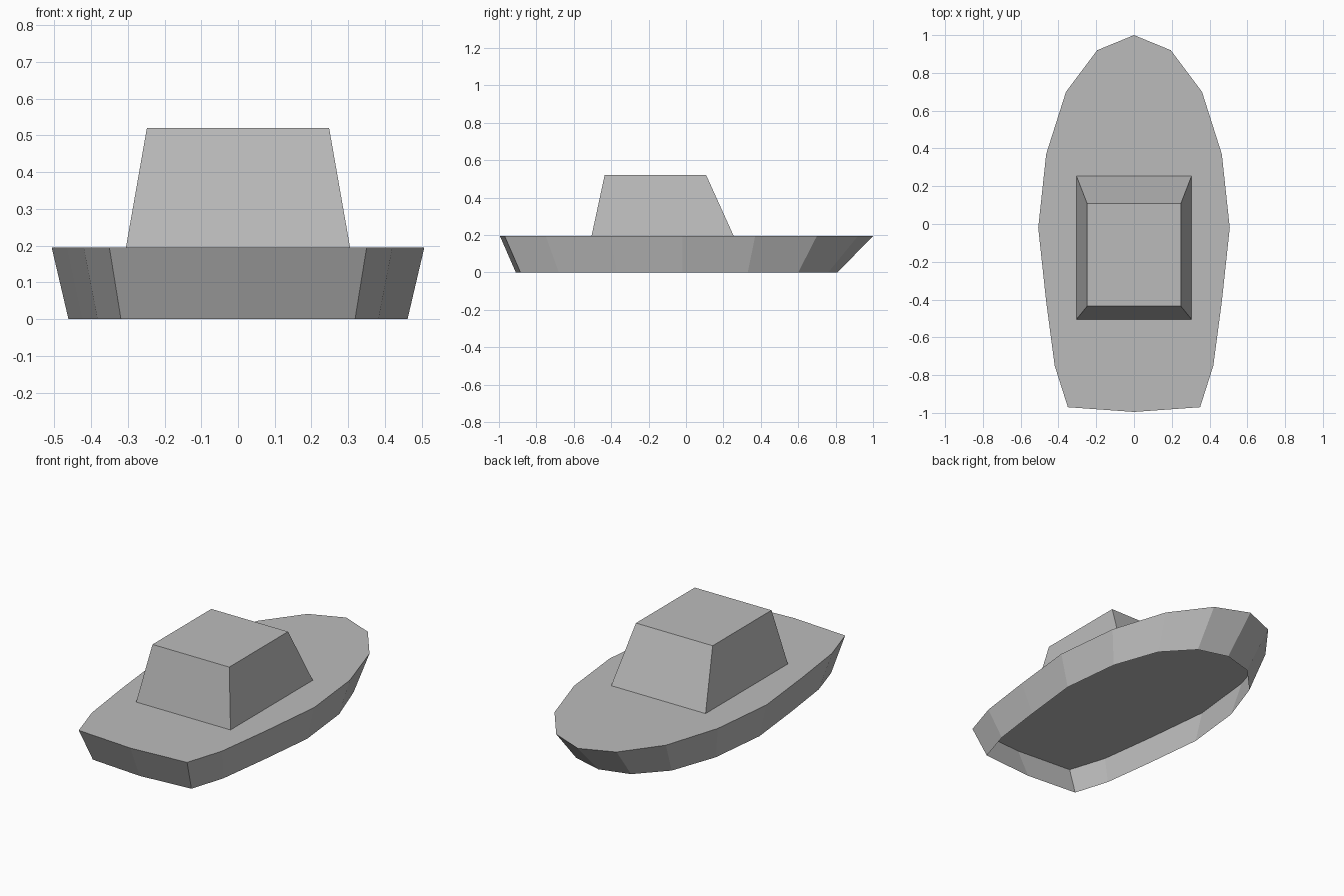
import bpy
import bmesh

cube = bpy.data.objects.get("Cube")
if cube:
    bpy.data.objects.remove(cube, do_unlink=True)

# Single flat grey paint
grey = bpy.data.materials.new("grey")
grey.use_nodes = True
colour = (0.5, 0.5, 0.5, 1.0)
grey.diffuse_color = colour
grey.node_tree.nodes["Principled BSDF"].inputs["Base Color"].default_value = colour


def mirrored(half):
    """Close a bow-to-stern +x outline, returned counter-clockwise from above."""
    other = [(-x, y) for x, y in half if x > 0]
    return other + half[::-1]


def open_shell(name, lower, upper, z_low, z_high):
    """Flared walls between two outlines, closed on top and open below."""
    bm = bmesh.new()
    low = [bm.verts.new((x, y, z_low)) for x, y in lower]
    high = [bm.verts.new((x, y, z_high)) for x, y in upper]
    count = len(low)
    for i in range(count):
        j = (i + 1) % count
        bm.faces.new((low[i], low[j], high[j], high[i]))
    bm.faces.new(high)
    mesh = bpy.data.meshes.new(name)
    bm.to_mesh(mesh)
    bm.free()
    mesh.materials.append(grey)
    obj = bpy.data.objects.new(name, mesh)
    bpy.context.collection.objects.link(obj)
    return obj


# Hull: rim and keel-side outlines from bow to stern, with the deck on top
rim = [(0, 1), (0.195, 0.92), (0.36, 0.70), (0.465, 0.37), (0.507, -0.02),
       (0.465, -0.41), (0.42, -0.75), (0.35, -0.97), (0, -0.995)]
base_y = [0.81, 0.76, 0.60, 0.33, -0.02, -0.37, -0.68, -0.885, -0.91]
base = [(x * 0.91, y) for (x, _), y in zip(rim, base_y)]
open_shell("hull", mirrored(base), mirrored(rim), 0, 0.195)

# Cabin: tapered box with a raked windscreen side
cabin_foot = [(0.305, 0.255), (0.305, -0.505)]
cabin_roof = [(0.248, 0.108), (0.248, -0.435)]
open_shell("cabin", mirrored(cabin_foot), mirrored(cabin_roof), 0.195, 0.52)
